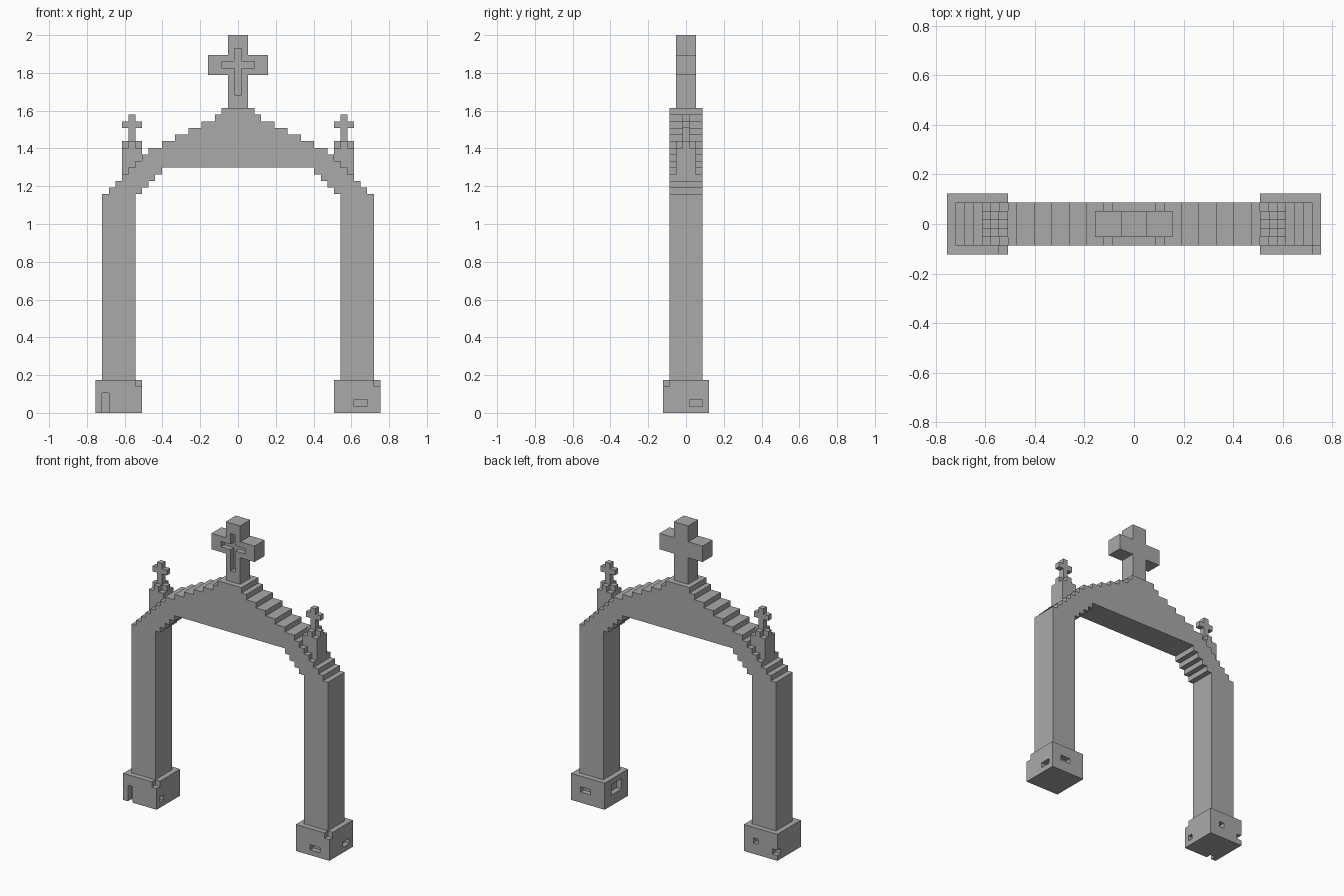
import bpy
import bmesh
from mathutils import Vector

U = 2 / 57  # one block of the stepped masonry

cube = bpy.data.objects.get("Cube")
if cube:
    bpy.data.objects.remove(cube, do_unlink=True)

stone = bpy.data.materials.new("grey stone")
stone.use_nodes = True
stone.diffuse_color = (0.4, 0.4, 0.4, 1)
stone.node_tree.nodes["Principled BSDF"].inputs["Base Color"].default_value = (0.4, 0.4, 0.4, 1)


def prism(name, outline, start, end, flat=False, offset=0):
    """Extrude an outline along y, or along z when flat."""
    bm = bmesh.new()
    def point(a, b, d):
        p = (a, b, d) if flat else (a, d, b)
        return (Vector(p) + Vector((offset, 0, 0))) * U
    face = bm.faces.new([bm.verts.new(point(a, b, start)) for a, b in outline])
    new = bmesh.ops.extrude_face_region(bm, geom=[face])["geom"]
    move = point(0, 0, end) - point(0, 0, start)
    bmesh.ops.translate(bm, vec=move, verts=[v for v in new if isinstance(v, bmesh.types.BMVert)])
    bmesh.ops.recalc_face_normals(bm, faces=bm.faces)
    mesh = bpy.data.meshes.new(name)
    bm.to_mesh(mesh)
    bm.free()
    mesh.materials.append(stone)
    obj = bpy.data.objects.new(name, mesh)
    bpy.context.collection.objects.link(obj)
    return obj


def box(name, x, y, z):
    outline = [(x[0], z[0]), (x[1], z[0]), (x[1], z[1]), (x[0], z[1])]
    return prism(name, outline, *y)


def cross_outline(stem, arm, bottom, low, high, top):
    right = [(stem, bottom), (stem, low), (arm, low), (arm, high), (stem, high), (stem, top)]
    return right + [(-a, b) for a, b in reversed(right)]


def carve(obj, cutter):
    mod = obj.modifiers.new("carve", "BOOLEAN")
    mod.operation = "DIFFERENCE"
    mod.solver = "EXACT"
    mod.object = cutter
    bpy.context.view_layer.objects.active = obj
    bpy.ops.object.modifier_apply(modifier=mod.name)
    bpy.data.objects.remove(cutter, do_unlink=True)


# Arch with both posts: one stepped outline, half of it mirrored
outer = [20.5 - i for i in range(8)] + [11.5 - 2 * i for i in range(5)] + [2.5]
half = [(11.5, 37)]
for i in range(4):
    half += [(11.5 + i, 36 - i), (12.5 + i, 36 - i)]
half += [(15.5, 5), (20.5, 5)]
for i, x in enumerate(outer):
    if i:
        half.append((x, 32 + i))
    half.append((x, 33 + i))
prism("arch", half + [(-x, z) for x, z in reversed(half)], -2.5, 2.5)

# Large top cross with a sunken cross on its front
top_cross = prism("top_cross", cross_outline(1.5, 4.5, 46, 51, 54, 57), -1.5, 1.5)
carve(top_cross, prism("cutter", cross_outline(0.5, 2.5, 48, 52, 53, 55), -2.5, -0.5))

# Pinnacles on the shoulders
for side, c in (("left", 16), ("right", -16)):
    box(side + "_pinnacle", (c - 1.5, c + 1.5), (-1.5, 1.5), (36, 40))
    prism(side + "_pinnacle_cap", cross_outline(0.5, 1.5, -1.5, -0.5, 0.5, 1.5), 40, 41, True, c)
    prism(side + "_small_cross", cross_outline(0.5, 1.5, 41, 43, 44, 45), -0.5, 0.5, False, c)

# Plinths with worn pockets, each given as x, y and z ranges
front, back = (-4.5, -2.5), (2.5, 4.5)
pockets = {
    "left": [
        ((20.5, 22.5), front, (4, 6)),
        ((17.5, 19.5), front, (1, 2)),
        ((17.5, 19.5), back, (2, 3)),
        ((20.5, 22.5), (0.5, 2.5), (1, 2)),
        ((13.5, 15.5), (-1.5, 1.5), (2, 4)),
    ],
    "right": [
        ((-15.5, -13.5), front, (4, 6)),
        ((-20.5, -19.5), front, (-1, 3)),
        ((-17.5, -16.5), back, (2, 3)),
        ((-15.5, -13.5), (-2.5, -1.5), (1, 2)),
        ((-22.5, -20.5), back, (1, 2)),
    ],
}
for side, c in (("left", 18), ("right", -18)):
    plinth = box(side + "_plinth", (c - 3.5, c + 3.5), (-3.5, 3.5), (0, 5))
    for pocket in pockets[side]:
        carve(plinth, box("cutter", *pocket))
